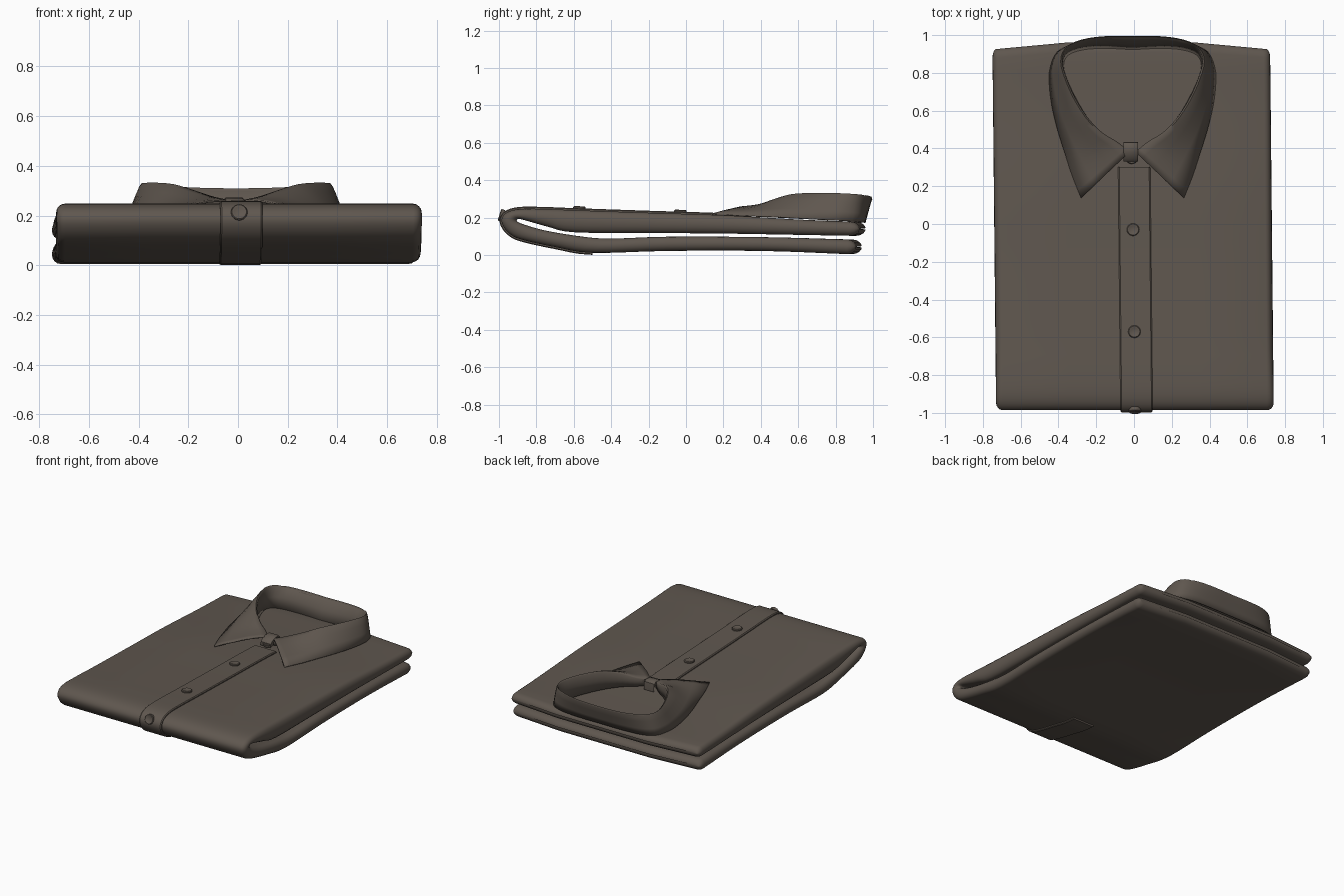
import bpy, bmesh, math
from mathutils import Vector

if "Cube" in bpy.data.objects:
    bpy.data.objects.remove(bpy.data.objects["Cube"])

cloth = bpy.data.materials.new("taupe cloth")
cloth.diffuse_color = (0.115, 0.095, 0.078, 1)
cloth.use_nodes = True
cloth.node_tree.nodes["Principled BSDF"].inputs["Base Color"].default_value = cloth.diffuse_color


def make(name, verts, faces, angle=50):
    me = bpy.data.meshes.new(name)
    me.from_pydata([tuple(v) for v in verts], [], faces)
    bm = bmesh.new()
    bm.from_mesh(me)
    bmesh.ops.recalc_face_normals(bm, faces=bm.faces)
    bm.to_mesh(me)
    bm.free()
    ob = bpy.data.objects.new(name, me)
    bpy.context.collection.objects.link(ob)
    me.materials.append(cloth)
    bpy.ops.object.select_all(action='DESELECT')
    ob.select_set(True)
    bpy.context.view_layer.objects.active = ob
    bpy.ops.object.shade_smooth_by_angle(angle=math.radians(angle))
    return ob


def loft(name, rings, angle=50):
    """Bridge closed rings and cap both ends."""
    n = len(rings[0])
    verts = [v for r in rings for v in r]
    faces = [(i * n + j, i * n + (j + 1) % n, (i + 1) * n + (j + 1) % n, (i + 1) * n + j)
             for i in range(len(rings) - 1) for j in range(n)]
    faces += [tuple(range(n)), tuple(range(len(verts) - n, len(verts)))]
    return make(name, verts, faces, angle)


def spline(pts, sub):
    """Catmull-Rom through the points."""
    P = [Vector(p) for p in pts]
    P = [2 * P[0] - P[1]] + P + [2 * P[-1] - P[-2]]
    out = []
    for i in range(1, len(P) - 2):
        a, b, c, d = P[i - 1:i + 3]
        for k in range(sub):
            t = k / sub
            out.append(0.5 * (2 * b + (c - a) * t + (2 * a - 5 * b + 4 * c - d) * t * t
                              + (3 * b - a - 3 * c + d) * t ** 3))
    return out + [P[-2]]


def centre_x(y):
    return -0.005 - 0.01 * y


# folded body profile: outer (y, z), inner (y, z)
profile = spline([
    (.91, .178, .91, .103), (.6, .190, .6, .108), (.2, .213, .2, .115),
    (-.2, .226, -.2, .118), (-.6, .240, -.6, .122), (-.75, .246, -.74, .152),
    (-.88, .247, -.84, .180), (-.95, .232, -.89, .193), (-.983, .200, -.905, .187),
    (-.980, .160, -.895, .175), (-.945, .115, -.85, .158), (-.88, .083, -.76, .133),
    (-.7, .043, -.6, .105), (-.5, .012, -.42, .088), (-.1, .022, -.1, .098),
    (.4, .022, .4, .096), (.89, .005, .89, .083)], 4)


def body_ring(o, i, shrink=0.0):
    arc = [-math.pi / 2 + math.pi * k / 8 for k in range(9)]
    right = [(0.735 - 0.035 * (1 - math.cos(a)) - shrink, 0.5 + 0.5 * math.sin(a)) for a in arc]
    mid = (0.35, 0, -0.35)
    pts = right + [(x, 1) for x in mid] + [(-x, s) for x, s in reversed(right)]
    pts += [(-x, 0) for x in mid]
    ring = []
    for x, s in pts:
        p = i.lerp(o, s)
        slope = max(0, abs(x) - .35) * .09 * max(0, (p.x - .6) / .35)
        ring.append(Vector((x + centre_x(p.x), p.x - slope, p.y)))
    return ring


def end_rings(q):
    """Rounded back edge of one layer."""
    o, i = Vector(q[:2]), Vector(q[2:])
    m, res = (o + i) / 2, []
    for a in (25, 50, 70, 85):
        c, s = math.cos(math.radians(a)), math.sin(math.radians(a))
        d = Vector((0.05 * s, 0))
        res.append(body_ring(m + (o - m) * c + d, m + (i - m) * c + d, .02 * (1 - c)))
    return res


rings = end_rings(profile[0])[::-1]
rings += [body_ring(Vector(q[:2]), Vector(q[2:])) for q in profile]
rings += end_rings(profile[-1])
loft("folded_body", rings)

# button placket following the outer surface and wrapping underneath
outer = [Vector(q[:2]) for q in profile]


def normal_at(k):
    t = (outer[k + 1] - outer[k - 1]).normalized()
    return Vector((t.y, -t.x))


rings = []
for k in range(1, len(outer) - 1):
    o, n = outer[k], normal_at(k)
    if o.x > 0.40 or (o.y < .1 and o.x > -0.5):
        continue
    cx = -0.006 - 0.01 * o.x + 0.01
    rings.append([Vector((cx + x, o.x + n.x * h, o.y + n.y * h))
                  for x, h in ((-.085, -.012), (-.085, .006), (-.079, .011),
                               (.079, .011), (.085, .006), (.085, -.012))])
# n must point away from the cloth
loft("button_placket", rings, 35)


# buttons
def button(name, pos, normal, r=0.033):
    rot = Vector(normal).to_track_quat('Z', 'Y')
    rings = [[Vector(pos) + rot @ Vector((rr * math.cos(a), rr * math.sin(a), h))
              for a in (2 * math.pi * k / 24 for k in range(24))]
             for rr, h in ((r, -.012), (r, .007), (r * .88, .011), (r * .7, .011), (r * .6, .009))]
    loft(name, rings, 35)


button("button_upper", (-.005, -.03, .231), (0, .03, 1))
button("button_lower", (.002, -.57, .250), (0, .03, 1))
button("button_fold", (.005, -.987, .212), (0, -1, .3))
button("button_collar", (-.012, .352, .232), (0, -.25, 1))

# collar: half outlines of stand base, fold line and leaf edge, from centre back to front
fold = spline([(0, .992, .305), (.15, .990, .308), (.27, .972, .314), (.355, .93, .32),
               (.380, .86, .325), (.358, .77, .328), (.315, .67, .328), (.25, .565, .322),
               (.17, .48, .298), (.09, .43, .272), (.022, .375, .258)], 3)
leaf = spline([(0, .955, .172), (.16, .955, .172), (.31, .945, .174), (.395, .91, .178),
               (.432, .83, .184), (.438, .75, .188), (.425, .63, .195), (.395, .50, .202),
               (.358, .38, .208), (.320, .26, .213), (.272, .138, .218)], 3)
rows = []
for k, (f, e) in enumerate(zip(fold, leaf)):
    t = k / (len(fold) - 1)
    back = max(0, 1 - t * 1.7)
    base = Vector((f.x * .97, f.y - .07 * back, .165 + .05 * t))
    out = Vector((e.x - f.x, e.y - f.y, 0)).normalized() * (0.006 if t > .25 else 0)
    bulge = Vector((0, 0, .012 * min(1, t * 2)))
    rows.append([base, base.lerp(f, .5), f - out - Vector((0, 0, .006)), f,
                 f.lerp(e, .12) + bulge * .6, f.lerp(e, .35) + bulge,
                 f.lerp(e, .7) + bulge * .6, e])
full = [[Vector((-p.x, p.y, p.z)) for p in r] for r in rows[:0:-1]] + rows
n = len(full[0])
verts = [p + Vector((-.008, 0, 0)) for r in full for p in r]
faces = [(i * n + j, i * n + j + 1, (i + 1) * n + j + 1, (i + 1) * n + j)
         for i in range(len(full) - 1) for j in range(n - 1)]
collar = make("collar", verts, faces, 60)
mod = collar.modifiers.new("thickness", 'SOLIDIFY')
mod.thickness = 0.008
mod.offset = 0

# overlapping front tab of the collar stand
tab = []
for y, z in ((.435, .225), (.432, .255), (.415, .268), (.38, .266), (.345, .252), (.33, .235)):
    tab.append([Vector((x, y, z + h)) for x, h in
                ((-.055, -.02), (-.055, 0), (-.049, .005), (.016, .005), (.022, 0), (.022, -.02))])
loft("collar_tab", tab, 40)
